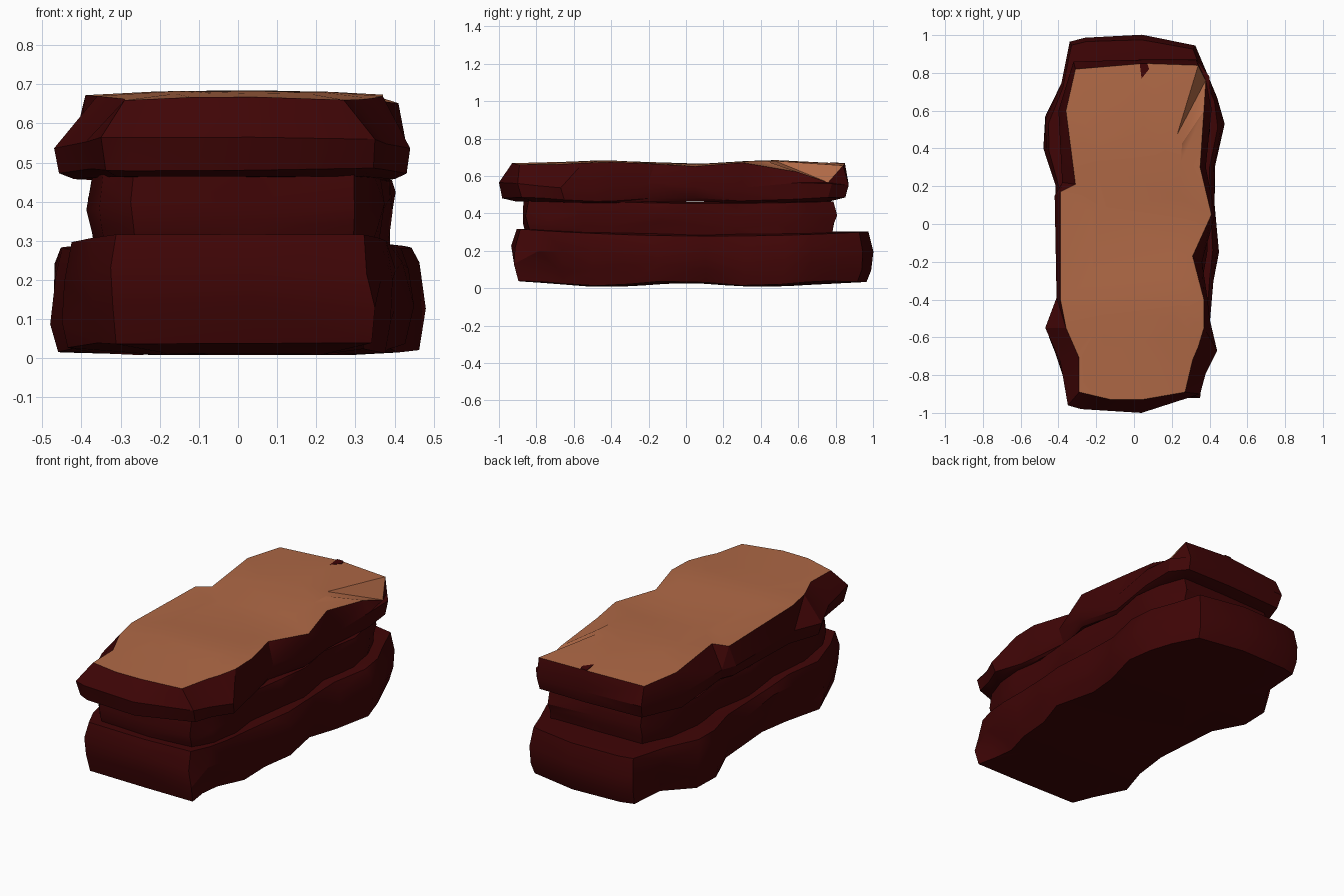
import bpy, bmesh, math, random
from mathutils import Vector

random.seed(4)
if "Cube" in bpy.data.objects:
    bpy.data.objects.remove(bpy.data.objects["Cube"], do_unlink=True)


def make_material(name, colour):
    material = bpy.data.materials.new(name)
    material.use_nodes = True
    material.diffuse_color = colour
    material.node_tree.nodes["Principled BSDF"].inputs["Base Color"].default_value = colour
    return material


dark_stone = make_material("dark red stone", (0.05, 0.0015, 0.0018, 1))
tan_stone = make_material("tan stone", (0.43, 0.14, 0.061, 1))


def outline(text):
    """Read an outline given as x,y pairs in hundredths, counter-clockwise."""
    pairs = [pair.split(",") for pair in text.split()]
    return [Vector((int(x) / 100, int(y) / 100)) for x, y in pairs]


def scaled(points, factor, inset=0.0):
    """Scale an outline, pulling it in by a constant margin as well."""
    centre = sum(points, Vector((0, 0))) / len(points)
    result = []
    for point in points:
        offset = point - centre
        result.append(centre + offset * factor - offset.normalized() * inset)
    return result


def jittered(points, amount):
    return [p + Vector((random.uniform(-amount, amount), random.uniform(-amount, amount)))
            for p in points]


def make_slab(name, rings, cap_material=0):
    """Bridge rings of (outline, height rule) from bottom to top and cap both ends."""
    bm = bmesh.new()
    loops = []
    for points, height in rings:
        loops.append([bm.verts.new((p.x, p.y, height(i, p))) for i, p in enumerate(points)])
    count = len(loops[0])
    for level, (low, high) in enumerate(zip(loops, loops[1:])):
        for i in range(count):
            j = (i + 1) % count
            face = bm.faces.new((low[i], low[j], high[j], high[i]))
            if level == len(loops) - 2:
                face.material_index = cap_material
    bm.faces.new(list(reversed(loops[0])))
    bm.faces.new(loops[-1]).material_index = cap_material
    bmesh.ops.triangulate(bm, faces=bm.faces[:], quad_method="SHORT_EDGE")
    mesh = bpy.data.meshes.new(name)
    bm.to_mesh(mesh)
    bm.free()
    mesh.materials.append(dark_stone)
    mesh.materials.append(tan_stone)
    slab = bpy.data.objects.new(name, mesh)
    bpy.context.collection.objects.link(slab)
    bpy.ops.object.select_all(action="DESELECT")
    slab.select_set(True)
    bpy.context.view_layer.objects.active = slab
    bpy.ops.object.shade_smooth_by_angle(angle=math.radians(28))


def wavy(base, wave, phase=0.0):
    """Height rule that undulates gently along the length of the rock."""
    return lambda i, p: base + wave * math.cos(p.y * 7.5 + phase + p.x)


def sagging(base, sag):
    """Height rule that dips just behind the middle and lifts at both ends."""
    return lambda i, p: base + sag * (p.y - 0.15) ** 2


# Bottom slab: widest layer, with a more ragged foot than shoulder
base = outline("4,-93 33,-91 37,-79 39,-66 40,-50 42,-30 44,-15 43,10 42,31 46,53 44,67 "
               "38,80 32,95 4,100 -26,99 -34,97 -39,74 -47,55 -47,40 -42,20 -41,-20 "
               "-40,-40 -44,-60 -38,-80 -32,-92")
foot = outline("4,-92 35,-92 33,-80 33,-67 39,-50 40,-32 45,-15 40,11 43,31 48,53 44,67 "
               "39,79 32,94 4,99 -26,98 -34,96 -35,74 -47,57 -48,40 -41,20 -37,-20 "
               "-38,-40 -45,-60 -37,-80 -32,-91")
make_slab("bottom_slab", [
    (scaled(foot, 0.6), wavy(0.018, 0.01)),
    (scaled(foot, 1, 0.025), wavy(0.026, 0.013)),
    (foot, wavy(0.11, 0.025, 1)),
    (jittered(base, 0.006), wavy(0.22, 0.025, 2)),
    (scaled(base, 1, 0.025), sagging(0.278, 0.035)),
    (scaled(base, 0.8), sagging(0.29, 0.03)),
])

# Middle slab: recessed layer
waist = outline("4,-88 30,-85 35,-72 37,-55 35,-38 38,-15 40,5 36,28 40,50 37,66 31,80 "
                "3,80 -27,79 -34,62 -37,42 -34,20 -38,-5 -35,-32 -38,-55 -35,-75 -27,-86")
make_slab("middle_slab", [
    (scaled(waist, 1, 0.02), sagging(0.27, 0.03)),
    (jittered(scaled(waist, 1, 0.008), 0.008), wavy(0.335, 0.015, 1)),
    (jittered(waist, 0.008), wavy(0.40, 0.025, 2)),
    (scaled(waist, 1, 0.012), sagging(0.452, 0.03)),
    (scaled(waist, 0.9), sagging(0.46, 0.02)),
])

# Top slab: overhanging layer with its own tan walking surface
brow = outline("4,-100 35,-90 38,-79 44,-67 40,-50 39,-40 36,-20 43,5 38,30 41,60 40,78 "
               "33,87 4,87 -32,86 -40,60 -38,22 -42,15 -41,-39 -47,-55 -39,-73 -35,-96 -28,-98")
crown = outline("4,-93 27,-89 31,-72 34,-65 37,-55 37,-40 31,-17 41,5 35,30 37,60 38,76 "
                "34,84 5,85 -31,82 -36,60 -31,21 -39,17 -39,-40 -36,-55 -29,-71 -29,-89 -12,-93")
chipped_corner = {9: 0.045, 10: 0.09}


def surface(p):
    return 0.676 - 0.09 * p.x ** 2 - 0.01 * math.cos(p.y * 7.5)


make_slab("top_slab", [
    (scaled(brow, 0.9), wavy(0.46, 0.005)),
    (jittered(scaled(brow, 1, 0.022), 0.005), wavy(0.475, 0.011)),
    (brow, wavy(0.55, 0.015, 1)),
    (crown, lambda i, p: surface(p) - chipped_corner.get(i, 0)),
    (scaled(crown, 0.62), lambda i, p: surface(p)),
], cap_material=1)

# Small crack at the back edge of the surface
crack = outline("3,85 4,77 8,82 7,85")
make_slab("surface_crack", [
    (crack, lambda i, p: surface(p) - 0.001),
    (crack, lambda i, p: surface(p) + 0.004),
])
